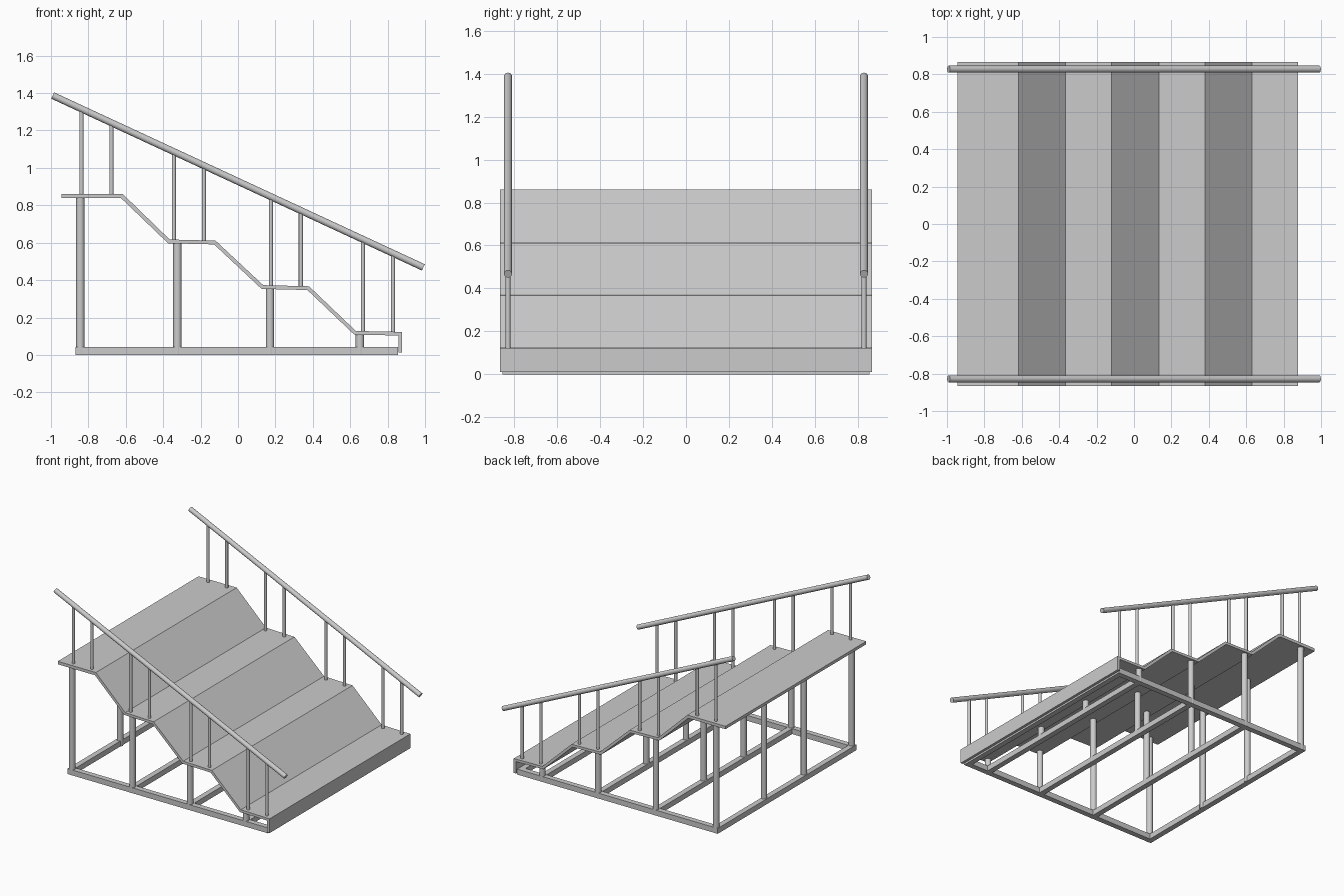
import bpy, bmesh
from mathutils import Vector

if "Cube" in bpy.data.objects:
    bpy.data.objects.remove(bpy.data.objects["Cube"])


def finish(name, bm):
    bmesh.ops.recalc_face_normals(bm, faces=bm.faces)
    me = bpy.data.meshes.new(name)
    bm.to_mesh(me)
    bm.free()
    ob = bpy.data.objects.new(name, me)
    bpy.context.collection.objects.link(ob)
    return ob


def box(name, lo, hi):
    bm = bmesh.new()
    bmesh.ops.create_cube(bm, size=1)
    lo, hi = Vector(lo), Vector(hi)
    for v in bm.verts:
        v.co = (lo + hi) / 2 + v.co * (hi - lo)
    return finish(name, bm)


def tube(name, a, b, r, sides=24):
    a, b = Vector(a), Vector(b)
    bm = bmesh.new()
    bmesh.ops.create_cone(bm, cap_ends=True, segments=sides,
                          radius1=r, radius2=r, depth=(b - a).length)
    rot = (b - a).to_track_quat('Z', 'Y')
    for v in bm.verts:
        v.co = rot @ v.co + (a + b) / 2
    for f in bm.faces:
        f.smooth = len(f.verts) == 4
    for e in bm.edges:
        e.smooth = all(len(f.verts) == 4 for f in e.link_faces)
    return finish(name, bm)


# Folded stair deck: closed side profile extruded across y
top = [(-.945, .861), (-.617, .861), (-.365, .617), (-.12, .611),
       (.135, .373), (.38, .367), (.63, .128), (.877, .123)]
under = [(.877, .012), (.857, .012), (.857, .104), (.622, .108), (.371, .347),
         (.126, .353), (-.128, .591), (-.374, .597), (-.625, .838), (-.945, .838)]
bm = bmesh.new()
face = bm.faces.new([bm.verts.new((x, -.865, z)) for x, z in top + under])
ext = bmesh.ops.extrude_face_region(bm, geom=[face], use_keep_orig=True)
for g in ext['geom']:
    if isinstance(g, bmesh.types.BMVert):
        g.co.y = .865
finish("stair_deck", bm)

# Base frame: side rails and cross beams
H, W = .042, .021
rail_y = .832
post_x = [-.843, -.324, .171, .652]
post_top = [.845, .605, .36, .117]
for s in (-1, 1):
    box("base_side_rail", (-.87, s * rail_y - W, 0), (.855, s * rail_y + W, H))
for x in [-.849] + post_x[1:] + [.834]:
    box("base_cross_beam", (x - W, -rail_y + W, 0), (x + W, rail_y - W, H))

# Support posts, four across under each tread
for x, z in zip(post_x, post_top):
    for y in (-rail_y, -.245, .245, rail_y):
        tube("support_post", (x, y, 0), (x, y, z), .0225)

# Handrails with paired balusters on each tread
baluster_x = [-.837, -.677, -.343, -.182, .176, .336, .668, .829]
z0, z1, end = 1.387, .468, .991
for s in (-1, 1):
    y = s * .828
    tube("handrail", (-end, y, z0), (end, y, z1), .0185)
    for i, x in enumerate(baluster_x):
        z = z0 + (z1 - z0) * (x + end) / (2 * end)
        tube("baluster", (x, y, post_top[i // 2] + .003), (x, y, z), .0112, 16)
